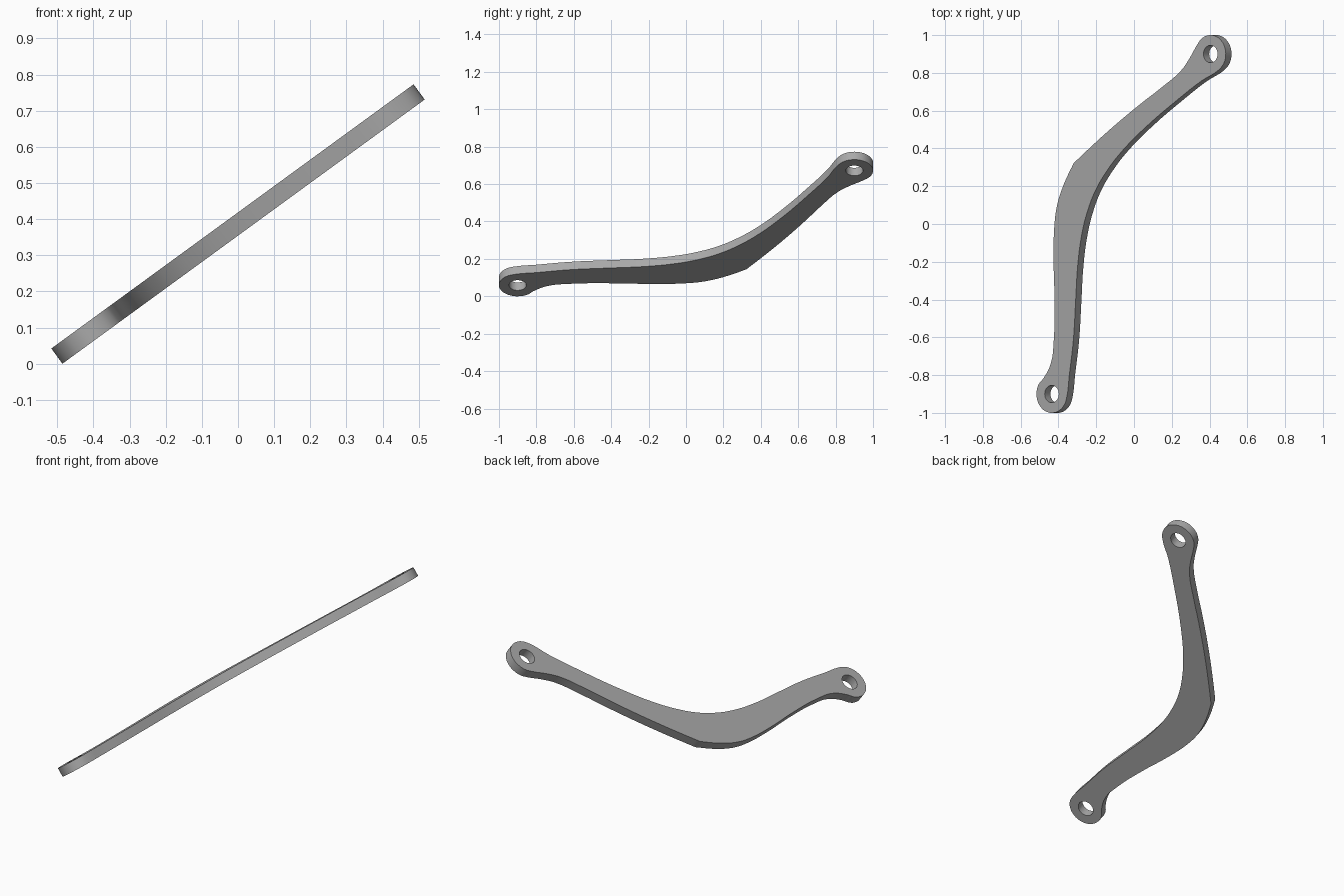
import bpy
from math import radians, cos, sin

if "Cube" in bpy.data.objects:
    bpy.data.objects.remove(bpy.data.objects["Cube"], do_unlink=True)

TILT = radians(36.1)
HALF_THICK = 0.026
EYE_R, HOLE_R = 0.1, 0.046
LOW_EYE, HIGH_EYE = (-0.52, -0.9), (0.52, 0.9)

# Flat grey metal
metal = bpy.data.materials.new("grey metal")
metal.use_nodes = True
grey = (0.4, 0.4, 0.4, 1)
metal.diffuse_color = grey
metal.node_tree.nodes["Principled BSDF"].inputs["Base Color"].default_value = grey


def arc(center, radius, start, end, count):
    """Points on an arc, angles in degrees."""
    angles = [radians(start + (end - start) * i / (count - 1)) for i in range(count)]
    return [(center[0] + radius * cos(a), center[1] + radius * sin(a)) for a in angles]


def add_loop(curve, points, corner=None):
    """Closed smooth loop with an optional sharp corner."""
    spline = curve.splines.new('BEZIER')
    spline.bezier_points.add(len(points) - 1)
    spline.use_cyclic_u = True
    spline.resolution_u = 4
    for bp, p in zip(spline.bezier_points, points):
        bp.co = (p[0], p[1], 0)
        kind = 'VECTOR' if p == corner else 'AUTO'
        bp.handle_left_type = bp.handle_right_type = kind


# Inner (concave) and outer (bent) edges of the arm
inner_edge = [(-0.405, -0.8), (-0.379, -0.62), (-0.363, -0.4), (-0.35, -0.22),
              (-0.322, -0.05), (-0.285, 0.07), (-0.235, 0.175), (-0.16, 0.28),
              (-0.055, 0.39), (0.105, 0.52), (0.3, 0.655), (0.46, 0.757)]
corner = (-0.375, 0.323)
outer_edge = [(0.385, 0.88), (0.33, 0.815), (0.195, 0.72), (0.06, 0.635),
              (-0.135, 0.503), (-0.3, 0.381), corner, (-0.435, 0.222),
              (-0.483, 0.106), (-0.502, 0.0), (-0.508, -0.185), (-0.502, -0.397),
              (-0.507, -0.62), (-0.526, -0.738)]

# Arm plate with an eye at each end
curve = bpy.data.curves.new("bent_arm", 'CURVE')
curve.dimensions = '2D'
curve.fill_mode = 'BOTH'
curve.extrude = HALF_THICK
outline = (arc(LOW_EYE, EYE_R, 122, 352, 10) + inner_edge
           + arc(HIGH_EYE, EYE_R, -58, 150, 9) + outer_edge)
add_loop(curve, outline, corner)
for eye in (LOW_EYE, HIGH_EYE):
    add_loop(curve, arc(eye, HOLE_R, 0, 330, 12))

arm = bpy.data.objects.new("bent_arm", curve)
bpy.context.collection.objects.link(arm)
bpy.ops.object.select_all(action='DESELECT')
arm.select_set(True)
bpy.context.view_layer.objects.active = arm
bpy.ops.object.convert(target='MESH')
arm = bpy.context.view_layer.objects.active

# Join the rims to the faces and shade the curved sides smoothly
bpy.ops.object.mode_set(mode='EDIT')
bpy.ops.mesh.select_all(action='SELECT')
bpy.ops.mesh.remove_doubles(threshold=0.0005)
bpy.ops.mesh.normals_make_consistent(inside=False)
bpy.ops.object.mode_set(mode='OBJECT')
bpy.ops.object.shade_smooth_by_angle(angle=radians(30))
arm.data.materials.clear()
arm.data.materials.append(metal)

# Tilt the plate and stand it on the ground
arm.rotation_euler = (0, -TILT, 0)
bpy.context.view_layer.update()
lowest = min((arm.matrix_world @ v.co).z for v in arm.data.vertices)
arm.location.z = -lowest
